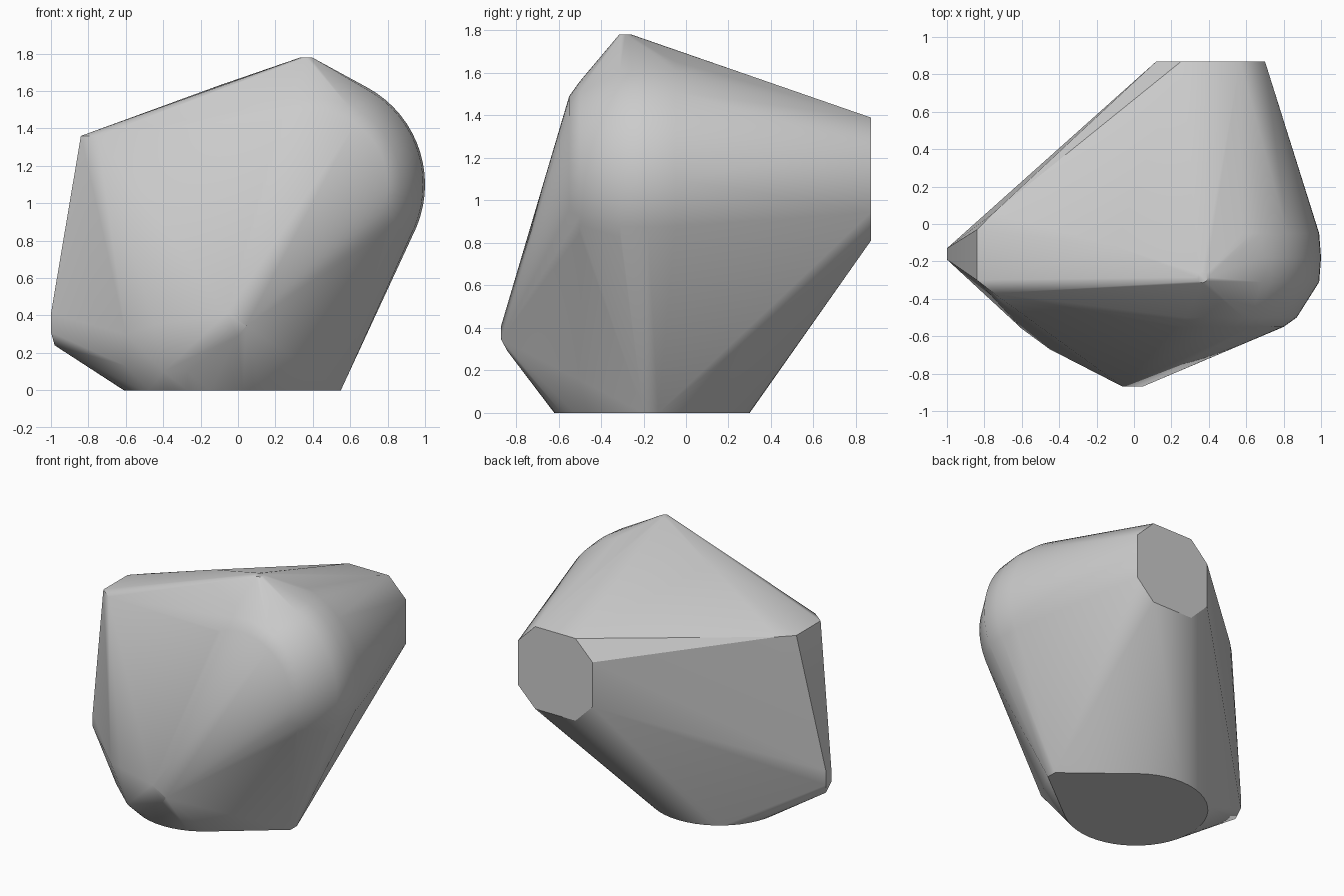
import bpy, bmesh, math
from mathutils import Vector

if "Cube" in bpy.data.objects:
    bpy.data.objects.remove(bpy.data.objects["Cube"], do_unlink=True)

grey = bpy.data.materials.new("plain_grey")
grey.use_nodes = True
colour = (0.6, 0.6, 0.6, 1)
grey.diffuse_color = colour
grey.node_tree.nodes["Principled BSDF"].inputs["Base Color"].default_value = colour


def ring(centre, radius, axis, count=64):
    """Circle of points around the y or z axis."""
    points = []
    for i in range(count):
        a = math.tau * i / count
        u, v = radius * math.cos(a), radius * math.sin(a)
        offset = (u, 0, v) if axis == "y" else (u, v, 0)
        points.append(Vector(centre) + Vector(offset))
    return points


def cut_corner_square(centre, half, inner):
    """Eight-sided outline facing the back."""
    pairs = [(half, inner), (inner, half)]
    return [Vector(centre) + Vector((sx * u, 0, sz * v))
            for u, v in pairs for sx in (-1, 1) for sz in (-1, 1)]


points = []
# Large drum with a stepped, rounded front
hub_x, hub_z = 0.41, 1.1
for y, radius in ((-0.05, 0.58), (-0.18, 0.59), (-0.31, 0.58), (-0.5, 0.46), (-0.55, 0.39)):
    points += ring((hub_x, y, hub_z), radius, "y")
# Eight-sided back end
points += cut_corner_square((hub_x, 0.87, hub_z), 0.29, 0.157)
# Round base and its side corner
points += ring((-0.15, -0.16, 0), 0.46, "z", 48)
points += [(0.55, -0.2, 0), (0.55, -0.13, 0)]
# Peak on top
points += ring((0.365, -0.285, 1.78), 0.03, "z", 8)
points += [(-0.1, -0.12, 1.63)]
# Upper left shoulder
points += [(-0.84, -0.3, 1.36), (-0.84, -0.03, 1.36), (-0.75, -0.37, 1.36), (-0.75, 0.06, 1.36)]
# Lower left tip
points += [(-1, y, z) for y in (-0.19, -0.13) for z in (0.31, 0.41)]
points += [(-0.98, -0.16, 0.24)]
# Front nose and chin
points += [(-0.06, -0.87, 0.41), (0.045, -0.87, 0.345), (0, -0.84, 0.29),
           (-0.19, -0.74, 0.17), (-0.27, -0.69, 0.1), (-0.4, -0.66, 0.1),
           (-0.45, -0.67, 0.35), (-0.6, -0.56, 0.3), (-0.6, -0.5, 0.13)]
# Low bulge at the back left
points += [(-0.48, 0.13, 0.35)]

# Wrap everything in one tight skin
bm = bmesh.new()
for p in points:
    bm.verts.new(p)
result = bmesh.ops.convex_hull(bm, input=bm.verts[:])
loose = {v for v in result["geom_interior"] + result["geom_unused"]
         if isinstance(v, bmesh.types.BMVert)}
bmesh.ops.delete(bm, geom=list(loose), context="VERTS")
bmesh.ops.dissolve_limit(bm, angle_limit=math.radians(0.5), verts=bm.verts[:], edges=bm.edges[:])
bmesh.ops.recalc_face_normals(bm, faces=bm.faces[:])

mesh = bpy.data.meshes.new("wrapped_body")
bm.to_mesh(mesh)
bm.free()
mesh.materials.append(grey)
body = bpy.data.objects.new("wrapped_body", mesh)
bpy.context.collection.objects.link(body)
bpy.ops.object.select_all(action="DESELECT")
body.select_set(True)
bpy.context.view_layer.objects.active = body
bpy.ops.object.shade_smooth_by_angle(angle=math.radians(30))
